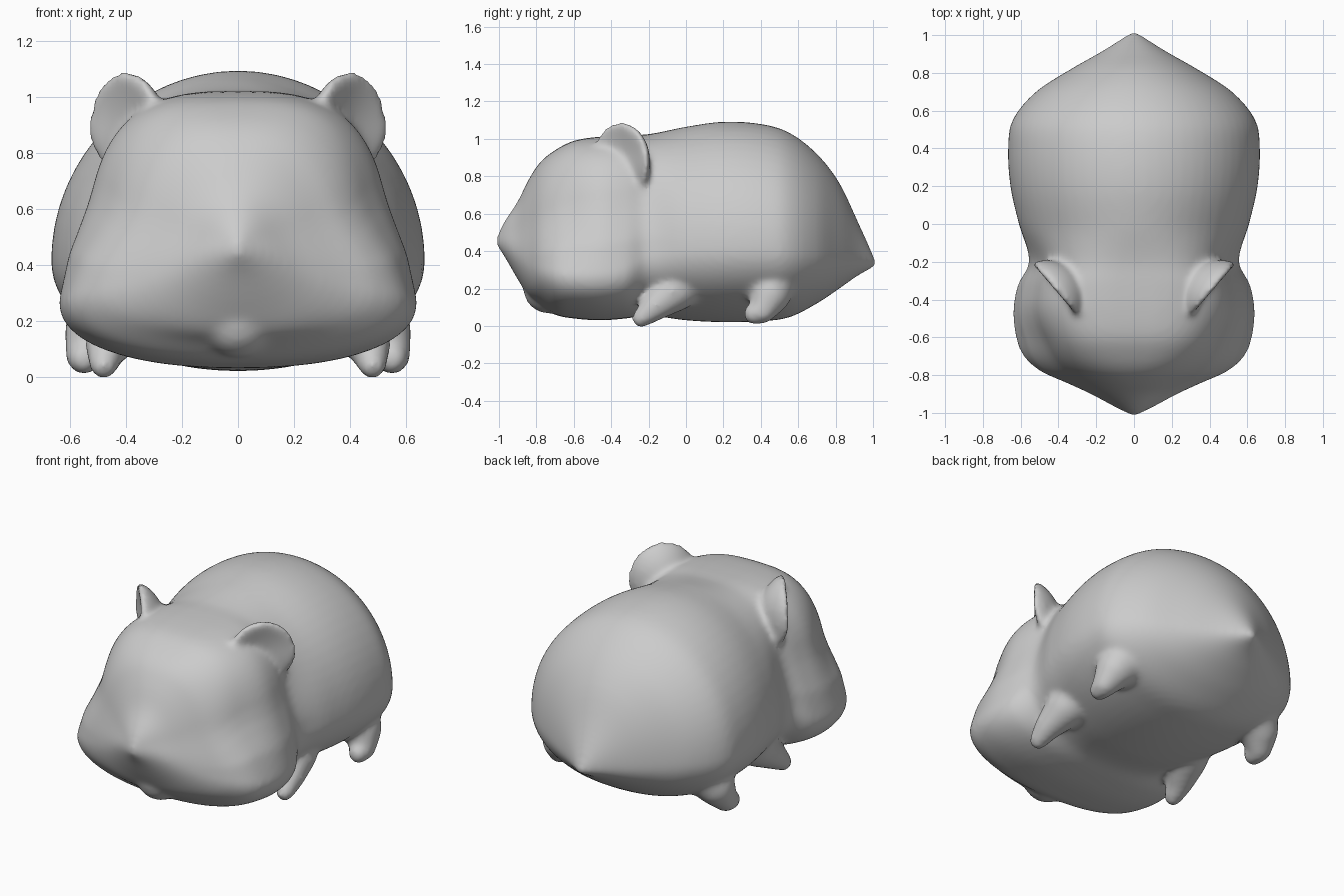
import bpy, bmesh, math
from mathutils import Vector, Matrix

if "Cube" in bpy.data.objects:
    bpy.data.objects.remove(bpy.data.objects["Cube"])

# Body and head stations: y, top z, bottom z, half width, z of widest point
STATIONS = [
    (-1.012, 0.48, 0.43, 0.015, 0.45), (-0.97, 0.56, 0.37, 0.10, 0.44),
    (-0.90, 0.665, 0.25, 0.23, 0.38), (-0.84, 0.785, 0.16, 0.36, 0.33),
    (-0.78, 0.875, 0.12, 0.495, 0.30), (-0.70, 0.94, 0.06, 0.585, 0.28),
    (-0.60, 0.99, 0.04, 0.625, 0.27), (-0.46, 1.012, 0.03, 0.64, 0.27),
    (-0.32, 1.02, 0.04, 0.615, 0.29), (-0.20, 1.025, 0.055, 0.555, 0.36),
    (0.00, 1.065, 0.03, 0.61, 0.40), (0.20, 1.092, 0.02, 0.655, 0.41),
    (0.40, 1.08, 0.025, 0.667, 0.41), (0.55, 1.035, 0.045, 0.643, 0.40),
    (0.70, 0.92, 0.12, 0.52, 0.39), (0.82, 0.765, 0.20, 0.335, 0.37),
    (0.92, 0.555, 0.27, 0.16, 0.35), (1.014, 0.35, 0.32, 0.015, 0.335)]


def smooth_stations(pts, steps):
    """Hermite interpolation through the stations, using y as parameter."""
    n = len(pts)
    slopes = []
    for i in range(n):
        a, b = pts[max(i - 1, 0)], pts[min(i + 1, n - 1)]
        slopes.append([(q - p) / (b[0] - a[0]) for p, q in zip(a, b)])
    out = []
    for i in range(n - 1):
        a, b, h = pts[i], pts[i + 1], pts[i + 1][0] - pts[i][0]
        for s in range(steps):
            t = s / steps
            out.append([(2*t**3 - 3*t*t + 1) * a[k] + (t**3 - 2*t*t + t) * h * slopes[i][k]
                        + (3*t*t - 2*t**3) * b[k] + (t**3 - t*t) * h * slopes[i + 1][k]
                        for k in range(5)])
    return out + [list(pts[-1])]


def ramp(v, a, b):
    t = min(max((v - a) / (b - a), 0), 1)
    return t * t * (3 - 2 * t)


def add_trunk(bm, sides=64):
    rings = []
    for y, top, bottom, w, mid in smooth_stations(STATIONS, 4):
        head = ramp(y, -0.95, -0.6) * (1 - ramp(y, -0.35, 0.0))
        face = 1 - ramp(y, -0.85, -0.4)
        ring = []
        for i in range(sides):
            a = math.tau * i / sides
            c, s = math.cos(a), math.sin(a)
            # the head is boxier above and narrows over the cheeks
            e = 2 / (2 + (1.1 if s > 0 else 0.25) * head)
            x = math.copysign(abs(c) ** e, c)
            t = abs(s) ** e
            if s > 0:
                x *= 1 - (0.14 * head + 0.16 * face) * ramp(t, 0.0, 0.55)
                z = mid + (top - mid) * t
            else:
                z = mid - (mid - bottom) * t
            ring.append(bm.verts.new((w * x, y, z)))
        rings.append(ring)
    for r, q in zip(rings, rings[1:]):
        for i in range(sides):
            j = (i + 1) % sides
            bm.faces.new((r[i], r[j], q[j], q[i]))
    bm.faces.new(rings[0])
    bm.faces.new(rings[-1])


def add_ball(bm, center, r):
    bmesh.ops.create_icosphere(bm, subdivisions=3, radius=r,
                               matrix=Matrix.Translation(center))


def add_limb(bm, side, path, steps=7):
    for (p, r), (q, s) in zip(path, path[1:]):
        for i in range(steps + 1):
            c = Vector(p).lerp(Vector(q), i / steps)
            add_ball(bm, (c.x * side, c.y, c.z), r + (s - r) * i / steps)


def add_ear(bm, side):
    # flattened ball bent into a cup that opens forward and outward
    along = Vector((0.65 * side, 0.76, 0))
    facing = Vector((0.76 * side, -0.65, 0))
    ball = bmesh.ops.create_uvsphere(bm, u_segments=32, v_segments=24, radius=1)
    for v in ball["verts"]:
        u, d, h = v.co
        cup = 0.075 * (u * u + max(h, 0) ** 2) - 0.05
        v.co = (Vector((0.385 * side, -0.335, 0.885)) + along * (0.195 * u)
                + facing * (0.06 * d + cup) + Vector((0, 0, 0.205 * h)))


bm = bmesh.new()
add_trunk(bm)
# Chin
add_ball(bm, (0, -0.735, 0.2), 0.135)
for side in (-1, 1):
    add_ear(bm, side)
    # Front leg
    add_limb(bm, side, [((0.48, -0.24, 0.04), 0.05), ((0.47, -0.17, 0.10), 0.075),
                        ((0.43, -0.06, 0.19), 0.115), ((0.38, 0.02, 0.26), 0.14)])
    # Hind leg
    add_limb(bm, side, [((0.55, 0.365, 0.065), 0.058), ((0.55, 0.41, 0.08), 0.068),
                        ((0.51, 0.45, 0.17), 0.11), ((0.44, 0.46, 0.26), 0.15)])
bmesh.ops.recalc_face_normals(bm, faces=bm.faces)
mesh = bpy.data.meshes.new("rodent_body")
bm.to_mesh(mesh)
bm.free()
body = bpy.data.objects.new("rodent_body", mesh)
bpy.context.collection.objects.link(body)

# Fuse all parts into one soft skin
fuse = body.modifiers.new("fuse", 'REMESH')
fuse.mode = 'VOXEL'
fuse.voxel_size = 0.016
fuse.use_smooth_shade = True
soften = body.modifiers.new("soften", 'SMOOTH')
soften.factor = 0.5
soften.iterations = 12
